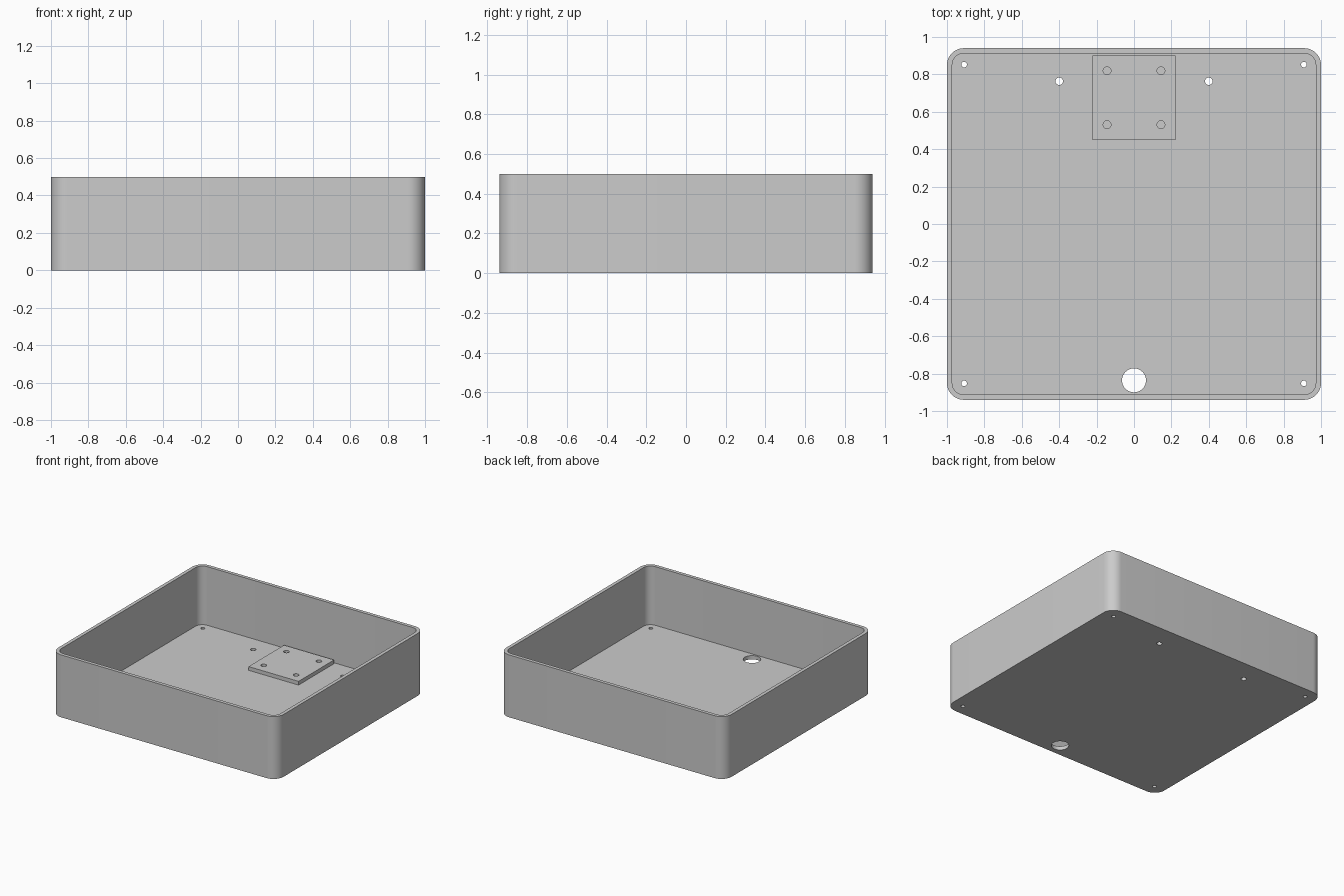
import bpy
import bmesh
from math import cos, sin, pi, radians
from mathutils import Matrix

HALF_X, HALF_Y, HEIGHT = 1.0, 0.94, 0.5
WALL, FLOOR, CORNER = 0.028, 0.03, 0.09
PLATE_TOP = FLOOR + 0.03

if "Cube" in bpy.data.objects:
    bpy.data.objects.remove(bpy.data.objects["Cube"], do_unlink=True)

grey = bpy.data.materials.new("plain grey")
grey.use_nodes = True
grey.diffuse_color = (0.6, 0.6, 0.6, 1)
grey.node_tree.nodes["Principled BSDF"].inputs["Base Color"].default_value = (0.6, 0.6, 0.6, 1)


def make_object(name, bm):
    bmesh.ops.recalc_face_normals(bm, faces=bm.faces)
    mesh = bpy.data.meshes.new(name)
    bm.to_mesh(mesh)
    bm.free()
    mesh.materials.append(grey)
    obj = bpy.data.objects.new(name, mesh)
    bpy.context.collection.objects.link(obj)
    return obj


def rounded_ring(bm, inset, z, steps=12):
    """Loop of vertices around a rounded rectangle."""
    r = CORNER - inset
    ring = []
    for quarter, (sx, sy) in enumerate([(1, 1), (-1, 1), (-1, -1), (1, -1)]):
        for i in range(steps + 1):
            a = (quarter + i / steps) * pi / 2
            ring.append(bm.verts.new((sx * (HALF_X - CORNER) + r * cos(a),
                                      sy * (HALF_Y - CORNER) + r * sin(a), z)))
    return ring


def drill(obj, holes, bottom, top):
    """Cut round holes, each given as (x, y, radius)."""
    bm = bmesh.new()
    for x, y, r in holes:
        bmesh.ops.create_cone(bm, cap_ends=True, segments=32, radius1=r, radius2=r,
                              depth=top - bottom,
                              matrix=Matrix.Translation((x, y, (top + bottom) / 2)))
    cutter = make_object(obj.name + "_cutter", bm)
    cutter.hide_render = True
    mod = obj.modifiers.new("holes", "BOOLEAN")
    mod.operation, mod.solver, mod.object = "DIFFERENCE", "EXACT", cutter
    bpy.ops.object.select_all(action="DESELECT")
    obj.select_set(True)
    bpy.context.view_layer.objects.active = obj
    bpy.ops.object.modifier_apply(modifier=mod.name)
    bpy.data.objects.remove(cutter, do_unlink=True)
    bpy.ops.object.shade_smooth_by_angle(angle=radians(30))


# Open tray: outer wall, rim, inner wall and floor
bm = bmesh.new()
rings = [rounded_ring(bm, 0, 0), rounded_ring(bm, 0, HEIGHT),
         rounded_ring(bm, WALL, HEIGHT), rounded_ring(bm, WALL, FLOOR)]
for low, high in zip(rings, rings[1:]):
    for i in range(len(low)):
        j = (i + 1) % len(low)
        bm.faces.new((low[i], low[j], high[j], high[i]))
bm.faces.new(rings[0])
bm.faces.new(rings[-1])
tray = make_object("tray", bm)

# Corner screw holes, two mounting holes and the cable hole
tray_holes = [(sx * 0.908, sy * 0.852, 0.015) for sx in (-1, 1) for sy in (-1, 1)]
tray_holes += [(sx * 0.4, 0.763, 0.02) for sx in (-1, 1)]
tray_holes.append((0, -0.836, 0.064))
drill(tray, tray_holes, -0.05, 0.1)

# Raised mounting plate with four holes
bm = bmesh.new()
bmesh.ops.create_cube(bm, size=1, matrix=Matrix.Translation((0, 0.675, (FLOOR + PLATE_TOP) / 2))
                      @ Matrix.Diagonal((0.444, 0.45, PLATE_TOP - FLOOR, 1)))
plate = make_object("mounting_plate", bm)
drill(plate, [(sx * 0.144, 0.675 + sy * 0.144, 0.021) for sx in (-1, 1) for sy in (-1, 1)],
      0, 0.1)
